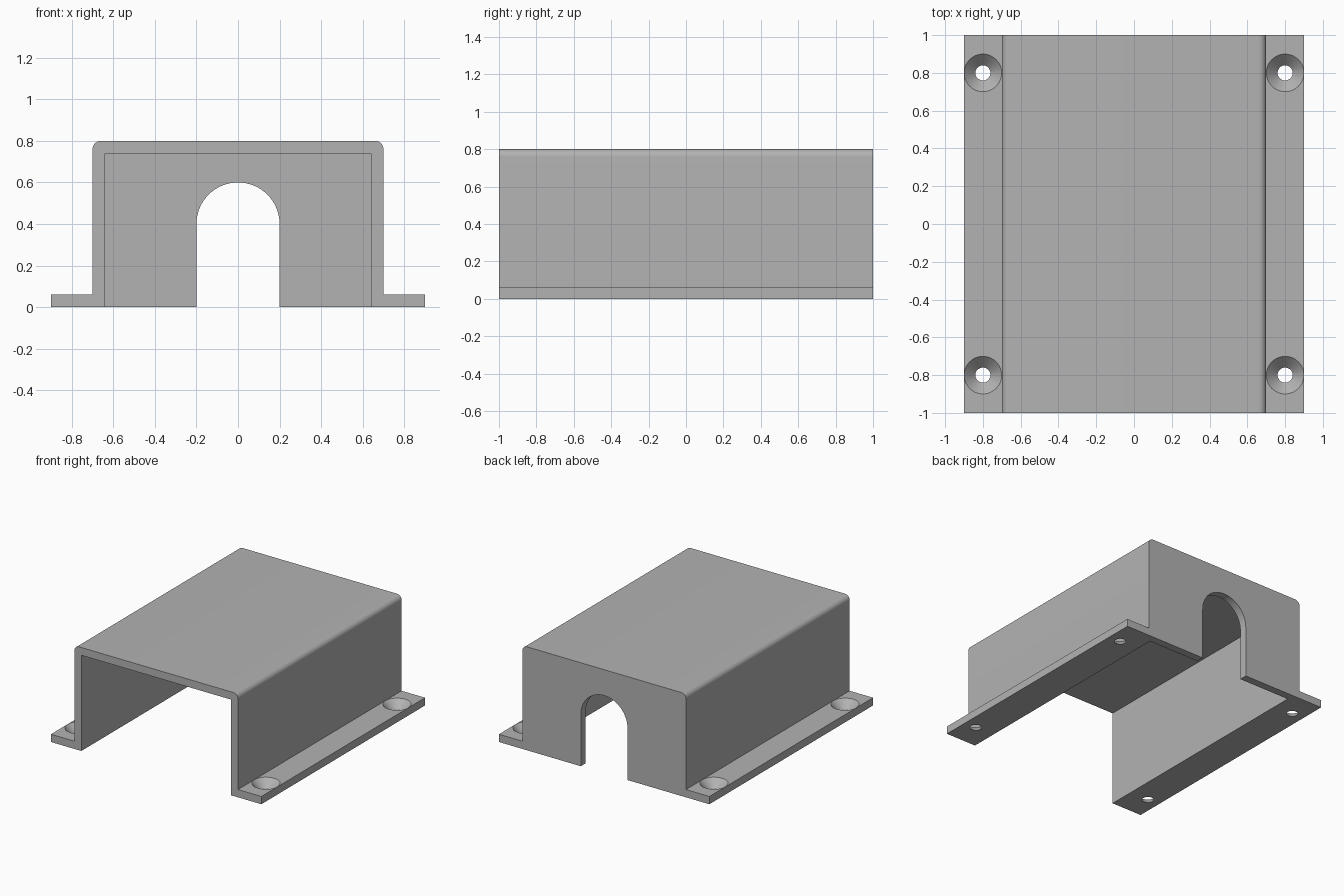
import bpy, bmesh, math

cube = bpy.data.objects.get("Cube")
if cube:
    bpy.data.objects.remove(cube, do_unlink=True)

# Main dimensions
HALF_LEN, HALF_BODY, HALF_BASE = 1.0, 0.7, 0.9
HEIGHT, WALL, FILLET = 0.8, 0.06, 0.04
ARCH_R, ARCH_Z = 0.2, 0.4
HOLE_R, SINK_R, HOLE_POS = 0.04, 0.0995, 0.8

grey = bpy.data.materials.new("light_grey")
grey.use_nodes = True
grey.diffuse_color = (0.45, 0.45, 0.45, 1)
grey.node_tree.nodes["Principled BSDF"].inputs["Base Color"].default_value = grey.diffuse_color


def finish(name, bm):
    bmesh.ops.recalc_face_normals(bm, faces=bm.faces)
    mesh = bpy.data.meshes.new(name)
    bm.to_mesh(mesh)
    bm.free()
    mesh.materials.append(grey)
    obj = bpy.data.objects.new(name, mesh)
    bpy.context.collection.objects.link(obj)
    return obj


def extrude_profile(name, points, y0, y1):
    """Closed x-z outline swept from y0 to y1."""
    bm = bmesh.new()
    face = bm.faces.new([bm.verts.new((x, y0, z)) for x, z in points])
    ext = bmesh.ops.extrude_face_region(bm, geom=[face])["geom"]
    verts = [g for g in ext if isinstance(g, bmesh.types.BMVert)]
    bmesh.ops.translate(bm, verts=verts, vec=(0, y1 - y0, 0))
    return finish(name, bm)


def lathe(name, profile, cx, cy, sides=48):
    """Closed solid of revolution about a vertical axis."""
    bm = bmesh.new()
    rings = []
    for r, z in profile:
        angles = [2 * math.pi * i / sides for i in range(sides)]
        rings.append([bm.verts.new((cx + r * math.cos(a), cy + r * math.sin(a), z)) for a in angles])
    for low, high in zip(rings, rings[1:]):
        for i in range(sides):
            j = (i + 1) % sides
            bm.faces.new((low[i], low[j], high[j], high[i]))
    bm.faces.new(rings[0])
    bm.faces.new(rings[-1])
    return finish(name, bm)


def arc(cx, cz, r, start, end, steps):
    angles = [math.radians(start + (end - start) * i / steps) for i in range(steps + 1)]
    return [(cx + r * math.cos(a), cz + r * math.sin(a)) for a in angles]


def cut(target, cutter):
    cutter.hide_render = True
    mod = target.modifiers.new("cut", "BOOLEAN")
    mod.operation, mod.solver, mod.object = "DIFFERENCE", "EXACT", cutter
    bpy.context.view_layer.objects.active = target
    bpy.ops.object.modifier_apply(modifier=mod.name)
    bpy.data.objects.remove(cutter, do_unlink=True)


# Outer cover: flanged base and body with rounded top edges
right_half = [(HALF_BASE, 0), (HALF_BASE, WALL), (HALF_BODY, WALL)]
right_half += arc(HALF_BODY - FILLET, HEIGHT - FILLET, FILLET, 0, 90, 10)
outline = right_half + [(-x, z) for x, z in reversed(right_half)]
cover = extrude_profile("cover", outline, -HALF_LEN, HALF_LEN)

# Hollow interior, open at the front and underneath
inner, roof = HALF_BODY - WALL, HEIGHT - WALL
cavity = [(-inner, -0.1), (inner, -0.1), (inner, roof), (-inner, roof)]
cut(cover, extrude_profile("cavity_cutter", cavity, -HALF_LEN - 0.1, HALF_LEN - WALL))

# Arched opening in the back wall
arch = [(-ARCH_R, -0.1), (ARCH_R, -0.1)] + arc(0, ARCH_Z, ARCH_R, 0, 180, 32)
cut(cover, extrude_profile("arch_cutter", arch, HALF_LEN - 0.2, HALF_LEN + 0.1))

# Countersunk screw holes in the flanges
sink = [(HOLE_R, -0.1), (HOLE_R, 0), (SINK_R, WALL), (SINK_R, WALL + 0.1)]
for sx in (-1, 1):
    for sy in (-1, 1):
        cut(cover, lathe("hole_cutter", sink, sx * HOLE_POS, sy * HOLE_POS))

# Smooth curves, crisp corners
bpy.ops.object.select_all(action="DESELECT")
cover.select_set(True)
bpy.context.view_layer.objects.active = cover
bpy.ops.object.shade_smooth_by_angle(angle=math.radians(30))
